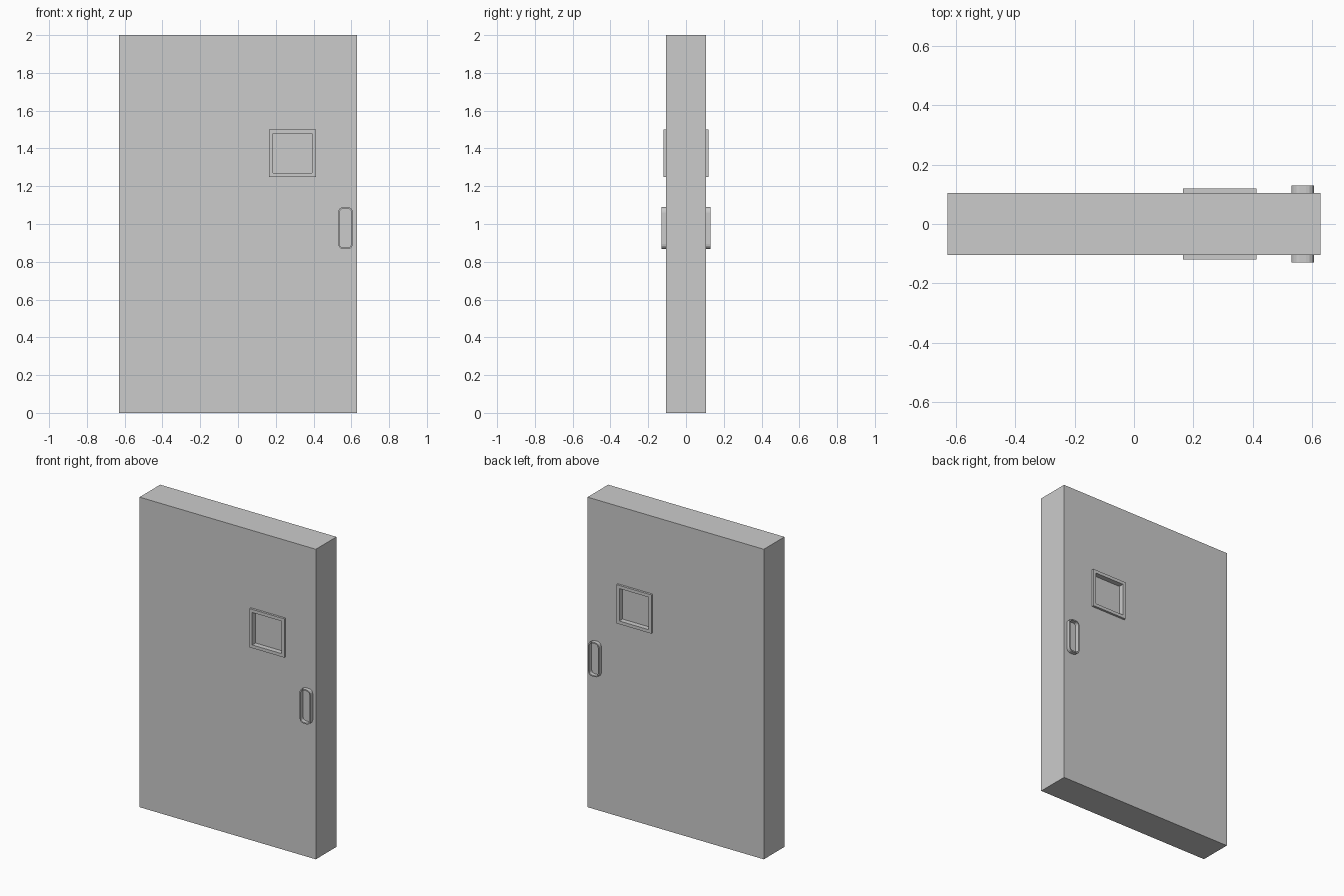
import bpy, bmesh, math

if "Cube" in bpy.data.objects:
    bpy.data.objects.remove(bpy.data.objects["Cube"])

HALF_W, HALF_D, HEIGHT = 0.629, 0.105, 2.0


def box(name, lo, hi):
    bpy.ops.mesh.primitive_cube_add(size=1, location=[(a + b) / 2 for a, b in zip(lo, hi)])
    ob = bpy.context.object
    ob.name = name
    ob.scale = [b - a for a, b in zip(lo, hi)]
    bpy.ops.object.transform_apply(location=False, rotation=False, scale=True)
    return ob


def outline(cx, cz, w, h, r, steps):
    """Rectangle in XZ, with rounded corners when r > 0."""
    if r == 0:
        return [(cx + sx * w / 2, cz + sz * h / 2) for sx, sz in ((1, 1), (-1, 1), (-1, -1), (1, -1))]
    pts = []
    for i, (sx, sz) in enumerate(((1, 1), (-1, 1), (-1, -1), (1, -1))):
        for k in range(steps + 1):
            a = math.pi / 2 * (i + k / steps)
            pts.append((cx + sx * (w / 2 - r) + r * math.cos(a), cz + sz * (h / 2 - r) + r * math.sin(a)))
    return pts


def ring(name, cx, cz, w, h, rim, y_wall, y_out, r=0, steps=4):
    """Raised closed rim standing off the door face at y_wall."""
    bm = bmesh.new()
    outer = outline(cx, cz, w, h, r, steps)
    inner = outline(cx, cz, w - 2 * rim, h - 2 * rim, max(r - rim, 0), steps)
    loops = [[bm.verts.new((x, y, z)) for x, z in pts] for pts, y in
             ((outer, y_wall), (outer, y_out), (inner, y_out), (inner, y_wall))]
    n = len(outer)
    for a, b in zip(loops, loops[1:] + loops[:1]):
        for i in range(n):
            bm.faces.new((a[i], a[(i + 1) % n], b[(i + 1) % n], b[i]))
    bmesh.ops.recalc_face_normals(bm, faces=bm.faces)
    me = bpy.data.meshes.new(name)
    bm.to_mesh(me)
    bm.free()
    ob = bpy.data.objects.new(name, me)
    bpy.context.collection.objects.link(ob)
    return ob


# Door slab
slab = box("door_slab", (-HALF_W, -HALF_D, 0), (HALF_W, HALF_D, HEIGHT))

for side, s in (("front", -1), ("back", 1)):
    # Shallow window recess cut into the slab
    ys = sorted((s * (HALF_D - 0.02), s * (HALF_D + 0.05)))
    cutter = box(side + "_window_cutter", (0.185, ys[0], 1.269), (0.393, ys[1], 1.479))
    cutter.hide_render = True
    cutter.hide_set(True)
    mod = slab.modifiers.new(side + "_window_recess", 'BOOLEAN')
    mod.object = cutter
    mod.solver = 'EXACT'
    # Window frame and recessed pull handle rim
    ring(side + "_window_frame", 0.289, 1.374, 0.249, 0.25, 0.0205, s * (HALF_D - 0.002), s * 0.119)
    ring(side + "_handle", 0.569, 0.978, 0.077, 0.222, 0.008, s * (HALF_D - 0.002), s * 0.130, r=0.027)
